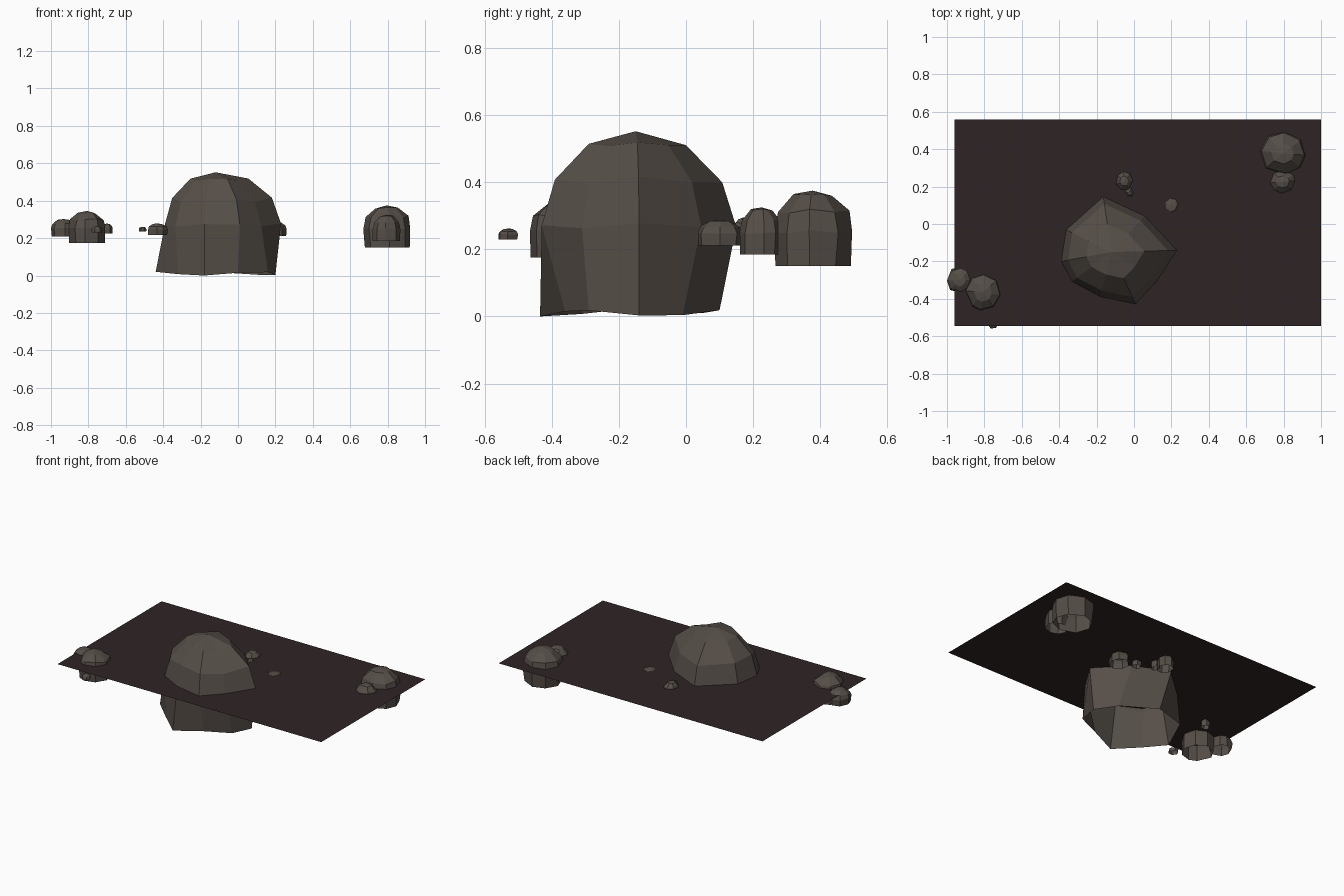
import bpy, math, random

if "Cube" in bpy.data.objects:
    bpy.data.objects.remove(bpy.data.objects["Cube"])

random.seed(4)


def material(name, rgb):
    m = bpy.data.materials.new(name)
    m.diffuse_color = (*rgb, 1)
    m.use_nodes = True
    m.node_tree.nodes["Principled BSDF"].inputs["Base Color"].default_value = m.diffuse_color
    return m


rock_mat = material("grey_brown_rock", (0.092, 0.076, 0.064))
ground_mat = material("dark_soil", (0.028, 0.018, 0.018))


def add_mesh(name, verts, faces, mat):
    me = bpy.data.meshes.new(name)
    me.from_pydata(verts, [], faces)
    me.materials.append(mat)
    ob = bpy.data.objects.new(name, me)
    bpy.context.collection.objects.link(ob)
    return ob


def loft_dome(name, rings, apex):
    """Open-bottomed shell: counter-clockwise rings from low to high, then a tip."""
    n = len(rings[0])
    verts = [p for r in rings for p in r] + [apex]
    faces = []
    for k in range(len(rings) - 1):
        for i in range(n):
            a, b = k * n + i, k * n + (i + 1) % n
            faces.append((a, b, b + n, a + n))
    top = (len(rings) - 1) * n
    faces += [(top + i, top + (i + 1) % n, len(verts) - 1) for i in range(n)]
    return add_mesh(name, verts, faces, rock_mat)


# Flat ground sheet
G = 0.28
add_mesh("ground_sheet", [(-0.96, -0.545, G), (1, -0.545, G), (1, 0.56, G), (-0.96, 0.56, G)],
         [(0, 1, 2, 3)], ground_mat)

# Large boulder: foot ring and widest ring, then shrinking rings to the crown
foot = [(-0.32, 0.05), (-0.44, -0.20), (-0.32, -0.31), (-0.18, -0.435), (0.0, -0.36),
        (0.16, -0.29), (0.20, -0.14), (0.11, -0.01), (-0.12, 0.10)]
waist = [(-0.365, -0.03), (-0.39, -0.20), (-0.335, -0.31), (-0.18, -0.39), (0.01, -0.43),
         (0.125, -0.31), (0.23, -0.14), (0.06, 0.045), (-0.165, 0.15)]
cx, cy = -0.12, -0.15


def shrink(s, z, wobble):
    return [(cx + (x - cx) * s, cy + (y - cy) * s, z + wobble * math.sin(i * 2.3))
            for i, (x, y) in enumerate(waist)]


foot3 = [(x, y, 0.01 + 0.01 * math.sin(i * 1.7)) for i, (x, y) in enumerate(foot)]
foot3[3] = (foot[3][0], foot[3][1], 0.0)
loft_dome("large_boulder", [foot3, shrink(1.0, 0.27, 0.008), shrink(0.86, 0.405, 0.012),
                            shrink(0.5, 0.513, 0.006)], (cx, cy, 0.552))


# Smaller stones: faceted domes fitted to given extents
def stone(name, x0, x1, y0, y1, z0, z1, sides=8):
    angles = [(i + random.uniform(-0.2, 0.2)) * math.tau / sides for i in range(sides)]
    profile = [(0.94, 0.0), (1.0, 0.46), (0.88, 0.73), (0.48, 0.94)]
    mx, my, rx, ry = (x0 + x1) / 2, (y0 + y1) / 2, (x1 - x0) / 2, (y1 - y0) / 2
    rings = []
    for s, h in profile:
        ring = []
        for a in angles:
            j = s * random.uniform(0.96, 1.04)
            hz = h + (random.uniform(-0.03, 0.03) if h else 0)
            ring.append((max(x0, min(x1, mx + rx * j * math.cos(a) * 1.03)),
                         max(y0, min(y1, my + ry * j * math.sin(a) * 1.03)),
                         z0 + (z1 - z0) * hz))
        rings.append(ring)
    loft_dome(name, rings, (mx, my, z1))


# Back right pair
stone("back_right_stone", 0.67, 0.92, 0.26, 0.495, 0.15, 0.375)
stone("back_right_small_stone", 0.72, 0.87, 0.16, 0.29, 0.185, 0.325)
# Front left group
stone("front_left_stone", -0.905, -0.71, -0.465, -0.265, 0.175, 0.345)
stone("front_left_small_stone", -1.0, -0.865, -0.37, -0.23, 0.21, 0.302)
stone("front_left_pebble", -0.73, -0.67, -0.195, -0.14, 0.225, 0.278, 6)
stone("front_edge_pebble", -0.785, -0.725, -0.56, -0.50, 0.23, 0.262, 6)
# Stones behind the boulder
stone("back_stone", -0.10, -0.005, 0.175, 0.285, 0.215, 0.315, 7)
stone("back_pebble", -0.05, 0.0, 0.14, 0.20, 0.235, 0.295, 6)
stone("right_stone", 0.14, 0.26, 0.035, 0.17, 0.212, 0.287, 7)
stone("right_pebble", 0.05, 0.11, 0.09, 0.15, 0.23, 0.275, 6)
# Stones beside the boulder on the left
stone("left_stone", -0.485, -0.375, -0.35, -0.25, 0.217, 0.279, 7)
stone("left_pebble", -0.53, -0.49, -0.35, -0.31, 0.235, 0.26, 6)
